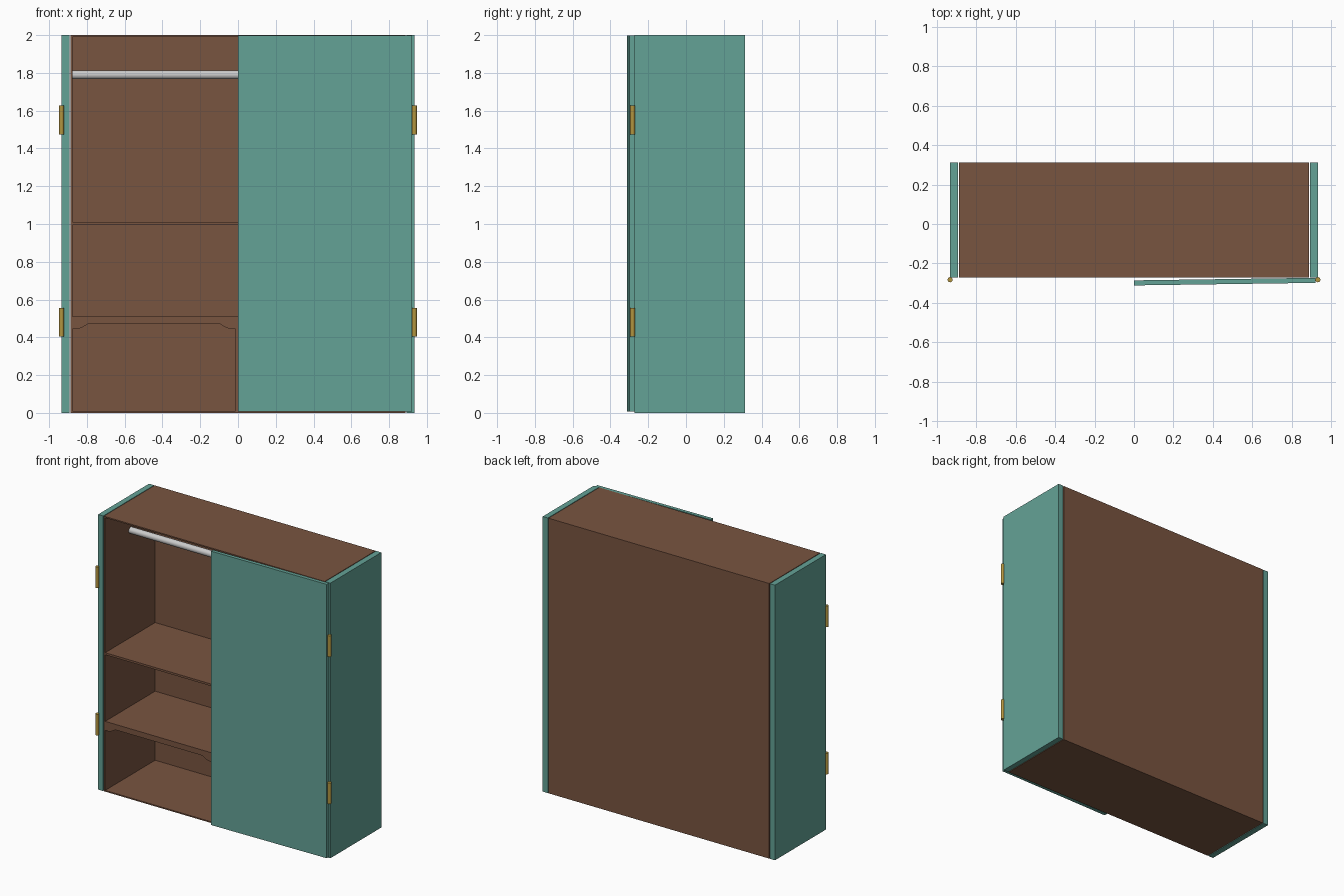
import bpy, bmesh, math
from mathutils import Vector

if "Cube" in bpy.data.objects:
    bpy.data.objects.remove(bpy.data.objects["Cube"])


def mat(name, rgb):
    m = bpy.data.materials.new(name)
    m.diffuse_color = (*rgb, 1)
    m.use_nodes = True
    m.node_tree.nodes["Principled BSDF"].inputs["Base Color"].default_value = m.diffuse_color
    return m


TEAL = mat("teal_paint", (0.127, 0.362, 0.305))
BROWN = mat("brown_wood", (0.19, 0.089, 0.051))
BRASS = mat("brass", (0.45, 0.30, 0.05))


def finish(name, bm, material):
    bmesh.ops.recalc_face_normals(bm, faces=bm.faces[:])
    me = bpy.data.meshes.new(name)
    bm.to_mesh(me)
    bm.free()
    ob = bpy.data.objects.new(name, me)
    bpy.context.collection.objects.link(ob)
    if material:
        me.materials.append(material)
    return ob


def box(name, x, y, z, material):
    bm = bmesh.new()
    bmesh.ops.create_cube(bm, size=1)
    for v in bm.verts:
        v.co = Vector([(r[0] + r[1]) / 2 + c * (r[1] - r[0]) for c, r in zip(v.co, (x, y, z))])
    return finish(name, bm, material)


def cylinder(name, radius, length, loc, material, sides, along_x=False):
    bpy.ops.mesh.primitive_cylinder_add(vertices=sides, radius=radius, depth=length, location=loc,
                                        rotation=(0, math.pi / 2 if along_x else 0, 0))
    ob = bpy.context.object
    ob.name = name
    if material:
        ob.data.materials.append(material)
    bpy.ops.object.shade_smooth_by_angle()
    return ob


YF, YB = -0.273, 0.312      # carcass front and back
XO, XI = 0.888, 0.877       # carcass outer and inner half width

# outer side panels, inner walls and hinges
for s, side in ((-1, "left"), (1, "right")):
    box(f"{side}_side_panel", sorted((s * 0.893, s * 0.934)), (YF, YB), (0, 2), TEAL)
    box(f"{side}_inner_wall", sorted((s * XI, s * XO)), (YF, YB), (0, 2), BROWN)
    for z, place in ((0.48, "lower"), (1.55, "upper")):
        cylinder(f"{side}_{place}_hinge", 0.013, 0.153, (s * 0.934, -0.283, z), BRASS, 24)

# back, top, floor and shelves
box("back_panel", (-XI, XI), (YB - 0.011, YB), (0, 2), BROWN)
for name, z0, z1 in (("floor", 0, 0.009), ("lower_shelf", 0.495, 0.511),
                     ("upper_shelf", 0.995, 1.01), ("top", 1.991, 2)):
    box(name, (-XI, XI), (YF, YB - 0.011), (z0, z1), BROWN)

# divider below the lower shelf
box("lower_divider", (-0.013, 0.013), (YF, YB - 0.011), (0.009, 0.495), BROWN)

# arched apron over each lower bay
for s, side in ((-1, "left"), (1, "right")):
    prof = [(XI, 0.495), (XI, 0.445), (0.845, 0.445), (0.82, 0.455), (0.795, 0.471),
            (0.095, 0.471), (0.07, 0.455), (0.045, 0.445), (0.013, 0.445), (0.013, 0.495)]
    bm = bmesh.new()
    face = bm.faces.new([bm.verts.new((s * x, YF, z)) for x, z in prof])
    ext = bmesh.ops.extrude_face_region(bm, geom=[face])["geom"]
    bmesh.ops.translate(bm, vec=(0, 0.02, 0), verts=[g for g in ext if isinstance(g, bmesh.types.BMVert)])
    finish(f"{side}_apron", bm, BROWN)

# hanging rail
cylinder("hanging_rail", 0.023, 2 * XI, (0, 0.02, 1.79), None, 32, True)

# right door, slightly ajar on its hinges
door = box("right_door", (-0.922, 0), (-0.0255, 0), (0.007, 1.998), TEAL)
door.location = (0.922, -0.2735, 0)
door.rotation_euler.z = math.radians(0.8)
